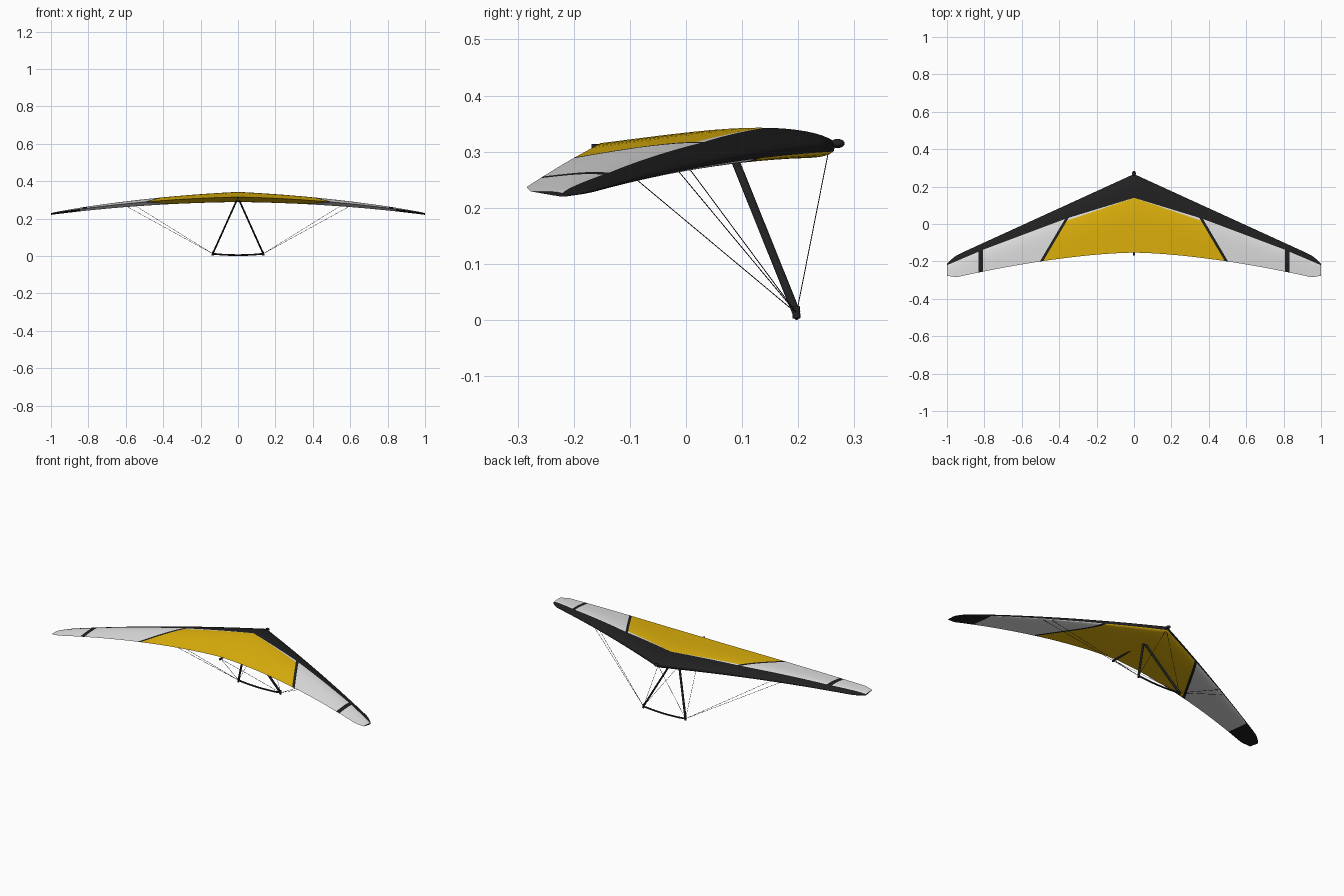
import bpy, bmesh, math
from mathutils import Vector, Matrix

if "Cube" in bpy.data.objects:
    bpy.data.objects.remove(bpy.data.objects["Cube"])


def material(name, rgb):
    m = bpy.data.materials.new(name)
    m.diffuse_color = (*rgb, 1)
    m.use_nodes = True
    m.node_tree.nodes["Principled BSDF"].inputs["Base Color"].default_value = m.diffuse_color
    return m


BLACK = material("black", (0.015, 0.015, 0.015))
YELLOW = material("yellow", (0.83, 0.5, 0.004))
WHITE = material("white", (0.8, 0.8, 0.8))


def make_object(name, bm, mats, angle=40):
    me = bpy.data.meshes.new(name)
    bm.to_mesh(me)
    bm.free()
    for m in mats:
        me.materials.append(m)
    ob = bpy.data.objects.new(name, me)
    bpy.context.collection.objects.link(ob)
    bpy.ops.object.select_all(action='DESELECT')
    ob.select_set(True)
    bpy.context.view_layer.objects.active = ob
    bpy.ops.object.shade_smooth_by_angle(angle=math.radians(angle))
    return ob


# Wing plan and height along the half span
def lead(x):
    y = 0.267 - 0.457 * x - 4.7 * max(0, x - 0.93) ** 2
    return Vector((x, y, 0.313 - 0.04 * x - 0.051 * x * x))


def trail(x):
    y = -0.153 - 0.143 * x ** 1.6 if x < 0.95 else -0.2847 + 0.008 * (x - 0.95) / 0.05
    return Vector((x, y, 0.315 - 0.02 * x - 0.066 * x * x))


def skin(x, u, top):
    p = lead(x).lerp(trail(x), u)
    if top:
        p.z += (0.025 * (1 - x) ** 0.6 + 0.004) * math.sin(math.pi * u ** 0.6)
    else:
        p.z -= (0.022 * (1 - x) ** 1.2 + 0.003) * math.sin(math.pi * u ** 0.38)
    return p


# Colour boundaries, as lines in plan
def band_edge(x):
    if x < 0.36:
        return 0.14 - 0.305 * x
    if x < 0.8:
        return 0.03 - 0.375 * (x - 0.36)
    return -0.135 - 0.425 * (x - 0.8)


def panel_front(x):
    return 0.14 - 0.34 * x


def panel_side(y):
    return 0.365 + 0.13 * (0.02 - y) / 0.22


STRIPE = 0.008

# Wing half, closed around the leading and trailing edges
NX, NU = 28, 18
xs = [math.sin(math.pi / 2 * i / NX) for i in range(NX + 1)]
us = [(j / NU) ** 1.6 for j in range(NU + 1)]
bm = bmesh.new()
rings = []
for x in xs:
    top = [bm.verts.new(skin(x, u, True)) for u in us]
    low = [bm.verts.new(skin(x, u, False)) for u in us[1:-1]]
    rings.append(top + low[::-1])
side = bm.faces.layers.int.new("underside")
for a, b in zip(rings, rings[1:]):
    n = len(a)
    for k in range(n):
        f = bm.faces.new((a[k], a[(k + 1) % n], b[(k + 1) % n], b[k]))
        f[side] = int(k >= NU)
bm.faces.new(rings[-1])[side] = 1

# Cut the skin along the colour boundaries
cuts = [((0, 0.14), (0.36, 0.03)), ((0.36, 0.03), (0.8, -0.135)), ((0.8, -0.135), (1, -0.22)),
        ((0, 0.14), (0.36, 0.0176)), ((0.807, 0), (0.807, 1)), ((0.831, 0), (0.831, 1)),
        ((0.845, 0), (0.845, 1))]
for off in (-STRIPE, STRIPE):
    cuts.append(((panel_side(0) + off, 0), (panel_side(-0.2) + off, -0.2)))
for (ax, ay), (bx, by) in cuts:
    bmesh.ops.bisect_plane(bm, geom=bm.verts[:] + bm.edges[:] + bm.faces[:], dist=1e-6,
                           plane_co=(ax, ay, 0), plane_no=(by - ay, ax - bx, 0))
bmesh.ops.recalc_face_normals(bm, faces=bm.faces[:])

# 0 black, 1 yellow, 2 white
for f in bm.faces:
    c = f.calc_center_median()
    edge = c.x - panel_side(c.y)
    if f[side]:
        if c.x > 0.845 or c.y > lead(c.x).y - 0.003:
            f.material_index = 0
        else:
            f.material_index = 1 if edge < -STRIPE else 0 if edge < STRIPE else 2
    elif c.y > band_edge(c.x) or abs(edge) < STRIPE or 0.807 < c.x < 0.831:
        f.material_index = 0
    elif edge < 0 and c.y < panel_front(c.x):
        f.material_index = 1
    else:
        f.material_index = 2
wing = make_object("wing_sail", bm, (BLACK, YELLOW, WHITE), 50)
mirror = wing.modifiers.new("mirror", 'MIRROR')
mirror.use_clip = True


# Straight tube between points; ra is the half width along the hint direction
def tube(name, pts, ra, rb=None, hint=(0, 1, 0), sides=12):
    rb = rb or ra
    bm = bmesh.new()
    for p, q in zip(pts, pts[1:]):
        p, q = Vector(p), Vector(q)
        z = (q - p).normalized()
        x = Vector(hint).cross(z).normalized()
        y = z.cross(x)
        m = Matrix((x, y, z)).transposed().to_4x4()
        m.translation = (p + q) / 2
        m = m @ Matrix.Diagonal((rb, ra, 1, 1))
        bmesh.ops.create_cone(bm, cap_ends=True, segments=sides, radius1=1, radius2=1,
                              depth=(q - p).length, matrix=m)
    return make_object(name, bm, [BLACK])


def ball(name, loc, size):
    bm = bmesh.new()
    bmesh.ops.create_uvsphere(bm, u_segments=16, v_segments=10, radius=1,
                              matrix=Matrix.Translation(loc) @ Matrix.Diagonal((*size, 1)))
    return make_object(name, bm, [BLACK])


# Keel, nose cap and base bar
tube("keel", [(0, 0.265, 0.313), (0, -0.168, 0.308)], 0.0055, hint=(1, 0, 0))
ball("nose_cap", (0, 0.27, 0.3145), (0.011, 0.013, 0.008))
tube("base_bar", [(x, 0.197, 0.0045 + 0.4 * x * x) for x in
                  (-0.135, -0.09, -0.045, 0, 0.045, 0.09, 0.135)], 0.0045)

# Parts on both sides: tubes, uprights, corner fittings and wires
for s, label in ((-1, "left"), (1, "right")):
    def at(x, y, z):
        return (s * x, y, z)

    corner = at(0.135, 0.197, 0.012)
    edge = [lead(x) + Vector((-0.003, -0.003, 0.001)) for x in (0.01, 0.3, 0.6, 0.93, 0.97, 0.998)]
    tube(label + "_leading_tube", [at(*p) for p in edge], 0.003, hint=(0, 0, 1))
    tube(label + "_upright", [corner, at(0.002, 0.078, 0.308)], 0.0075, 0.0045)
    tube(label + "_corner_fitting", [at(0.135, 0.197, 0.003), at(0.133, 0.196, 0.024)], 0.007, 0.006)
    ends = {"nose": (0, 0.255, 0.306), "tail": (0, -0.155, 0.306),
            "outer_side": (0.61, -0.02, 0.273), "inner_side": (0.56, 0.002, 0.275)}
    for key, end in ends.items():
        tube(label + "_" + key + "_wire", [corner, at(*end)], 0.0009, hint=(1, 0, 0), sides=6)
